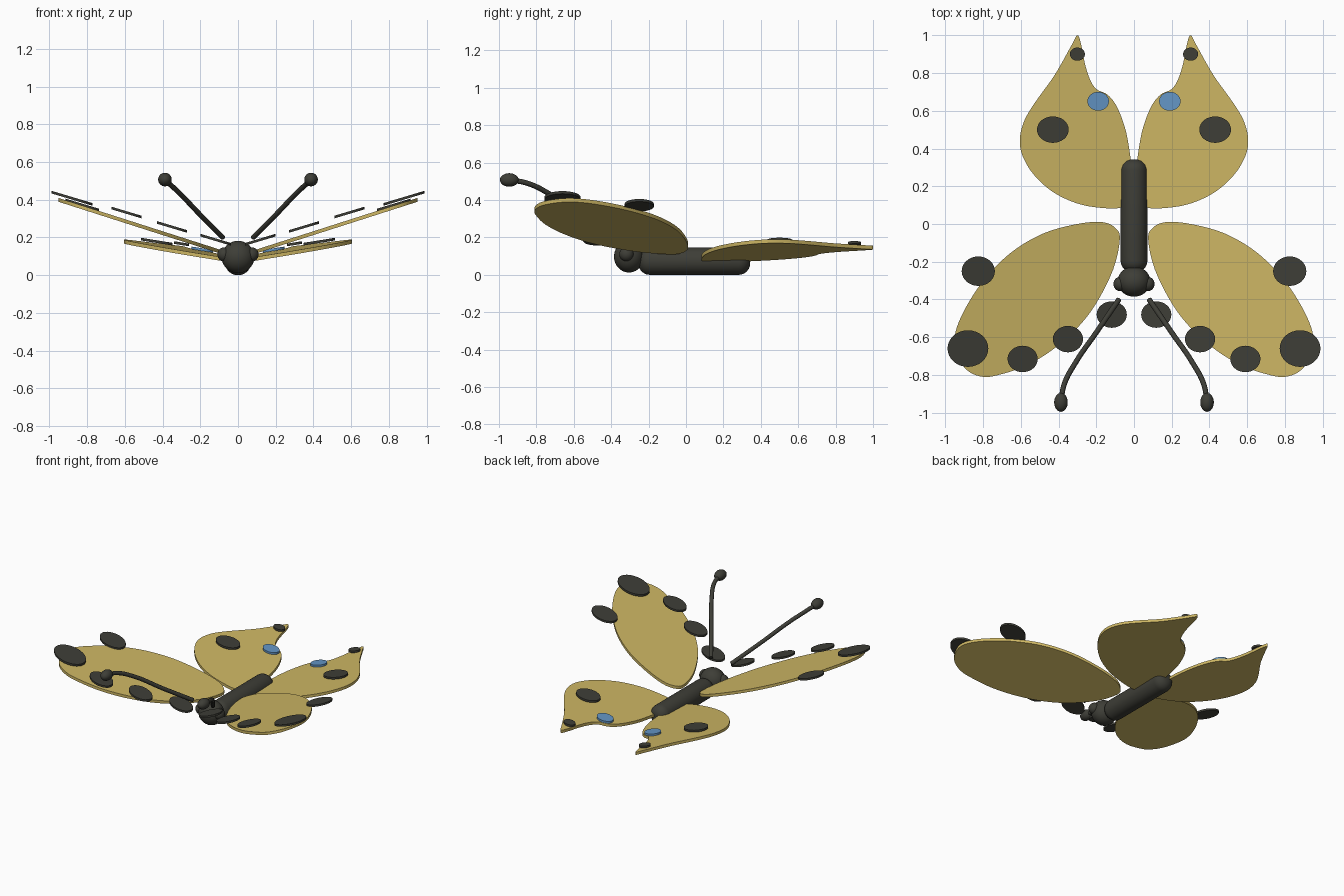
import bpy, bmesh, math
from mathutils import Vector, Matrix

if "Cube" in bpy.data.objects:
    bpy.data.objects.remove(bpy.data.objects["Cube"])


def material(name, rgb):
    m = bpy.data.materials.new(name)
    m.diffuse_color = (*rgb, 1)
    m.use_nodes = True
    m.node_tree.nodes["Principled BSDF"].inputs["Base Color"].default_value = m.diffuse_color
    return m


GOLD = material("gold", (0.61, 0.468, 0.127))
DARK = material("charcoal", (0.048, 0.048, 0.038))
BLUE = material("blue", (0.125, 0.30, 0.56))


def finish(ob, mat, angle=40):
    ob.data.materials.clear()
    ob.data.materials.append(mat)
    bpy.ops.object.select_all(action='DESELECT')
    ob.select_set(True)
    bpy.context.view_layer.objects.active = ob
    bpy.ops.object.shade_smooth_by_angle(angle=math.radians(angle))


def from_bmesh(name, bm, mat):
    bmesh.ops.recalc_face_normals(bm, faces=bm.faces)
    me = bpy.data.meshes.new(name)
    bm.to_mesh(me)
    bm.free()
    ob = bpy.data.objects.new(name, me)
    bpy.context.collection.objects.link(ob)
    finish(ob, mat)
    return ob


def ball(name, loc, scale, mat):
    bm = bmesh.new()
    bmesh.ops.create_uvsphere(bm, u_segments=32, v_segments=20, radius=1,
                              matrix=Matrix.Translation(loc) @ Matrix.Diagonal((*scale, 1)))
    return from_bmesh(name, bm, mat)


def smooth_loop(pts, n=5):
    # closed Catmull-Rom curve through the outline points
    out, k = [], len(pts)
    p = [Vector(q) for q in pts]
    for i in range(k):
        a, b, c, d = p[i - 1], p[i], p[(i + 1) % k], p[(i + 2) % k]
        for j in range(n):
            t = j / n
            out.append(0.5 * (2 * b + (c - a) * t + (2 * a - 5 * b + 4 * c - d) * t * t
                              + (3 * b - a - 3 * c + d) * t ** 3))
    return out


def wing(name, pts, plane, side, thick=0.02):
    a, b, c = plane
    bm = bmesh.new()
    outline = smooth_loop(pts)
    rings = []
    for dz in (-thick / 2, thick / 2):
        rings.append([bm.verts.new((side * p.x, p.y, a + b * p.x + c * p.y + dz)) for p in outline])
    for r in rings:
        bm.faces.new(r)
    n = len(outline)
    for i in range(n):
        j = (i + 1) % n
        bm.faces.new((rings[0][i], rings[0][j], rings[1][j], rings[1][i]))
    bmesh.ops.triangulate(bm, faces=[f for f in bm.faces if len(f.verts) > 4])
    return from_bmesh(name, bm, GOLD)


def spot(name, x, y, z, rx, ry, slope, side, mat):
    bm = bmesh.new()
    bmesh.ops.create_cone(bm, cap_ends=True, segments=32, radius1=1, radius2=1, depth=0.014)
    for v in bm.verts:
        px, py = v.co.x * rx, v.co.y * ry
        v.co = Vector((side * (x + px), y + py, z + slope * px + v.co.z))
    return from_bmesh(name, bm, mat)


def antenna(name, pts, side):
    cu = bpy.data.curves.new(name, 'CURVE')
    cu.dimensions = '3D'
    cu.bevel_depth = 0.014
    cu.bevel_resolution = 3
    cu.use_fill_caps = True
    cu.resolution_u = 8
    sp = cu.splines.new('BEZIER')
    sp.bezier_points.add(len(pts) - 1)
    for bp, (x, y, z) in zip(sp.bezier_points, pts):
        bp.co = (side * x, y, z)
        bp.handle_left_type = bp.handle_right_type = 'AUTO'
    ob = bpy.data.objects.new(name, cu)
    bpy.context.collection.objects.link(ob)
    bpy.ops.object.select_all(action='DESELECT')
    ob.select_set(True)
    bpy.context.view_layer.objects.active = ob
    bpy.ops.object.convert(target='MESH')
    finish(bpy.context.view_layer.objects.active, DARK)


# body: rounded cylinder along y
bm = bmesh.new()
R, cap, y0, y1, seg = 0.071, 0.06, -0.255, 0.343, 32
prof = [(y0 + cap * (1 - math.cos(t)), R - cap + cap * math.sin(t))
        for t in [i * math.pi / 12 for i in range(7)]]
prof += [(y1 - (y - y0), r) for y, r in reversed(prof)]
rings = [[bm.verts.new((r * math.cos(k * math.tau / seg), y, 0.073 + 1.03 * r * math.sin(k * math.tau / seg)))
          for k in range(seg)] for y, r in prof]
for a, b in zip(rings, rings[1:]):
    for k in range(seg):
        bm.faces.new((a[k], a[(k + 1) % seg], b[(k + 1) % seg], b[k]))
bm.faces.new(rings[0])
bm.faces.new(rings[-1])
from_bmesh("body", bm, DARK)

# head
ball("head", (0, -0.305, 0.097), (0.087, 0.08, 0.085), DARK)

FORE = [(0.075, -0.08), (0.10, -0.02), (0.17, 0.01), (0.30, 0.0), (0.48, -0.05), (0.65, -0.15),
        (0.79, -0.29), (0.89, -0.44), (0.945, -0.57), (0.945, -0.67), (0.89, -0.77), (0.80, -0.81),
        (0.70, -0.795), (0.57, -0.75), (0.43, -0.665), (0.30, -0.55), (0.20, -0.42), (0.11, -0.24)]
HIND = [(0.07, 0.087), (0.02, 0.14), (0.01, 0.24), (0.02, 0.36), (0.045, 0.50), (0.09, 0.62),
        (0.14, 0.685), (0.20, 0.715), (0.235, 0.77), (0.26, 0.85), (0.28, 0.95), (0.30, 1.0),
        (0.335, 0.94), (0.42, 0.79), (0.52, 0.65), (0.58, 0.55), (0.605, 0.45), (0.59, 0.36),
        (0.53, 0.26), (0.43, 0.17), (0.31, 0.112), (0.19, 0.087)]
FORE_SPOTS = [(0.88, -0.66, 0.408, 0.108, 0.097), (0.825, -0.25, 0.372, 0.088, 0.078),
              (0.59, -0.715, 0.332, 0.08, 0.07), (0.35, -0.61, 0.256, 0.08, 0.07),
              (0.118, -0.48, 0.188, 0.08, 0.07)]
HIND_SPOTS = [(0.43, 0.50, 0.178, 0.084, 0.07, DARK), (0.30, 0.90, 0.167, 0.04, 0.035, DARK),
              (0.19, 0.65, 0.136, 0.057, 0.05, BLUE)]

for side, tag in ((1, "right"), (-1, "left")):
    # eyes
    ball(f"eye_{tag}", (side * 0.073, -0.318, 0.11), (0.036, 0.038, 0.038), DARK)
    # wings
    wing(f"front_wing_{tag}", FORE, (0.095, 0.32, 0), side)
    wing(f"rear_wing_{tag}", HIND, (0.07, 0.16, 0.027), side)
    # wing spots
    for i, (x, y, z, rx, ry) in enumerate(FORE_SPOTS):
        spot(f"front_spot_{tag}_{i}", x, y, z, rx, ry, 0.3, side, DARK)
    for i, (x, y, z, rx, ry, m) in enumerate(HIND_SPOTS):
        spot(f"rear_spot_{tag}_{i}", x, y, z, rx, ry, 0.16, side, m)
    # antennae with tips
    antenna(f"antenna_{tag}", [(0.08, -0.40, 0.20), (0.20, -0.575, 0.32), (0.31, -0.735, 0.435),
                               (0.37, -0.85, 0.49), (0.387, -0.94, 0.507)], side)
    ball(f"antenna_tip_{tag}", (side * 0.387, -0.945, 0.507), (0.036, 0.05, 0.036), DARK)
